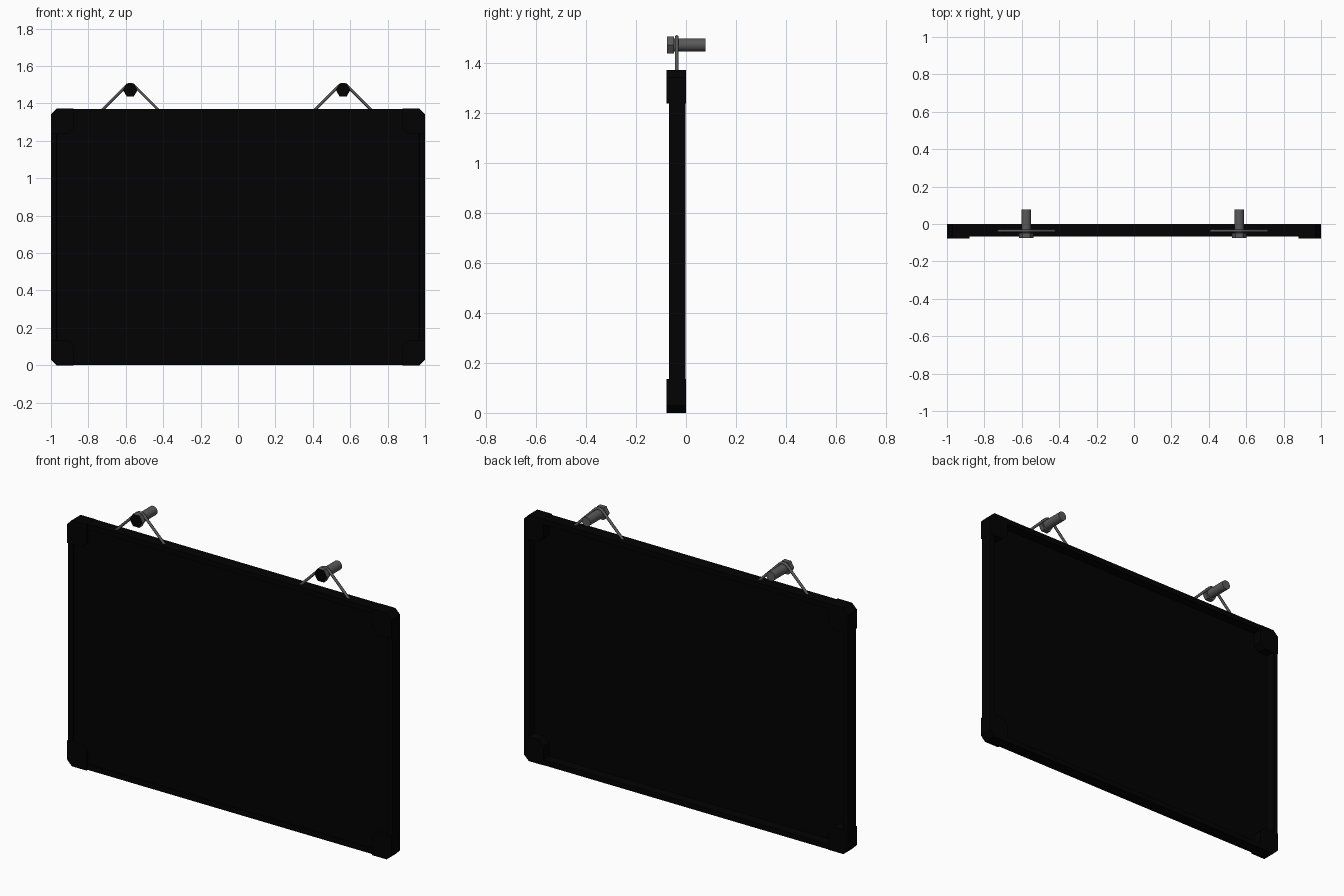
import bpy, bmesh, math

if "Cube" in bpy.data.objects:
    bpy.data.objects.remove(bpy.data.objects["Cube"])

H = 1.372          # board height
BOLT_Z = 1.472


def material(name, v):
    m = bpy.data.materials.new(name)
    m.diffuse_color = (v, v, v, 1)
    m.use_nodes = True
    m.node_tree.nodes["Principled BSDF"].inputs["Base Color"].default_value = m.diffuse_color
    return m


black = material("black", 0.0005)
steel = material("dark_steel", 0.1)


def finish(bm, name, mats):
    bmesh.ops.recalc_face_normals(bm, faces=bm.faces[:])
    me = bpy.data.meshes.new(name)
    bm.to_mesh(me)
    bm.free()
    for m in mats:
        me.materials.append(m)
    ob = bpy.data.objects.new(name, me)
    bpy.context.collection.objects.link(ob)
    return ob


def prism(bm, pts, y0, y1):
    """Extrude an xz outline from y0 to y1; returns front and back faces."""
    a = [bm.verts.new((x, y0, z)) for x, z in pts]
    b = [bm.verts.new((x, y1, z)) for x, z in pts]
    n = len(pts)
    for i in range(n):
        j = (i + 1) % n
        bm.faces.new((a[i], a[j], b[j], b[i]))
    faces = bm.faces.new(a), bm.faces.new(b[::-1])
    bmesh.ops.recalc_face_normals(bm, faces=bm.faces[:])
    return faces


def ring(cx, cz, r, n):
    return [(cx + r * math.cos(2 * math.pi * i / n),
             cz + r * math.sin(2 * math.pi * i / n)) for i in range(n)]


# Board: chamfered tray, thin panel near the front and a deep open back
w, c, e = 0.999, 0.03, 0.001
outline = [(-w, e + c), (-w + c, e), (w - c, e), (w, e + c),
           (w, H - e - c), (w - c, H - e), (-w + c, H - e), (-w, H - e - c)]
bm = bmesh.new()
front, back = prism(bm, outline, -0.068, -0.001)
for face, dy in ((front, 0.006), (back, -0.052)):
    bmesh.ops.inset_region(bm, faces=[face], thickness=0.032)
    bmesh.ops.inset_region(bm, faces=[face], thickness=0.001)
    bmesh.ops.translate(bm, verts=face.verts[:], vec=(0, dy, 0))
finish(bm, "framed_board", [black])

# Corner protectors, chamfered outside and inside
cap = [(0.03, 0), (0.12, 0), (0.12, 0.105), (0.09, 0.135), (0, 0.135), (0, 0.03)]
for sx, side in ((-1, "left"), (1, "right")):
    for top, level in ((False, "bottom"), (True, "top")):
        bm = bmesh.new()
        prism(bm, [(sx * (1 - x), H - z if top else z) for x, z in cap], -0.077, 0)
        finish(bm, f"corner_cap_{level}_{side}", [black])

for side, cx in (("left", -0.576), ("right", 0.562)):
    # Bolt: hexagonal head with dark face
    bm = bmesh.new()
    face, _ = prism(bm, ring(cx, BOLT_Z, 0.039, 6), -0.075, -0.048)
    face.material_index = 1
    finish(bm, f"bolt_head_{side}", [steel, black])

    # Bolt shank
    bm = bmesh.new()
    prism(bm, ring(cx, BOLT_Z, 0.026, 20), -0.05, 0.077)
    shank = finish(bm, f"bolt_shank_{side}", [steel])
    for p in shank.data.polygons:
        p.use_smooth = len(p.vertices) == 4

    # Hanging wire bent over the shank
    r = 0.031
    path = [(cx - 0.156, 1.36)]
    path += [(cx + r * math.cos(math.radians(d)), BOLT_Z + r * math.sin(math.radians(d)))
             for d in range(135, 44, -15)]
    path += [(cx + 0.156, 1.36)]
    cu = bpy.data.curves.new(f"hanging_wire_{side}", 'CURVE')
    cu.dimensions = '3D'
    cu.bevel_depth = 0.0075
    cu.bevel_resolution = 2
    cu.use_fill_caps = True
    sp = cu.splines.new('POLY')
    sp.points.add(len(path) - 1)
    for p, (x, z) in zip(sp.points, path):
        p.co = (x, -0.037, z, 1)
    cu.materials.append(steel)
    bpy.context.collection.objects.link(bpy.data.objects.new(cu.name, cu))
